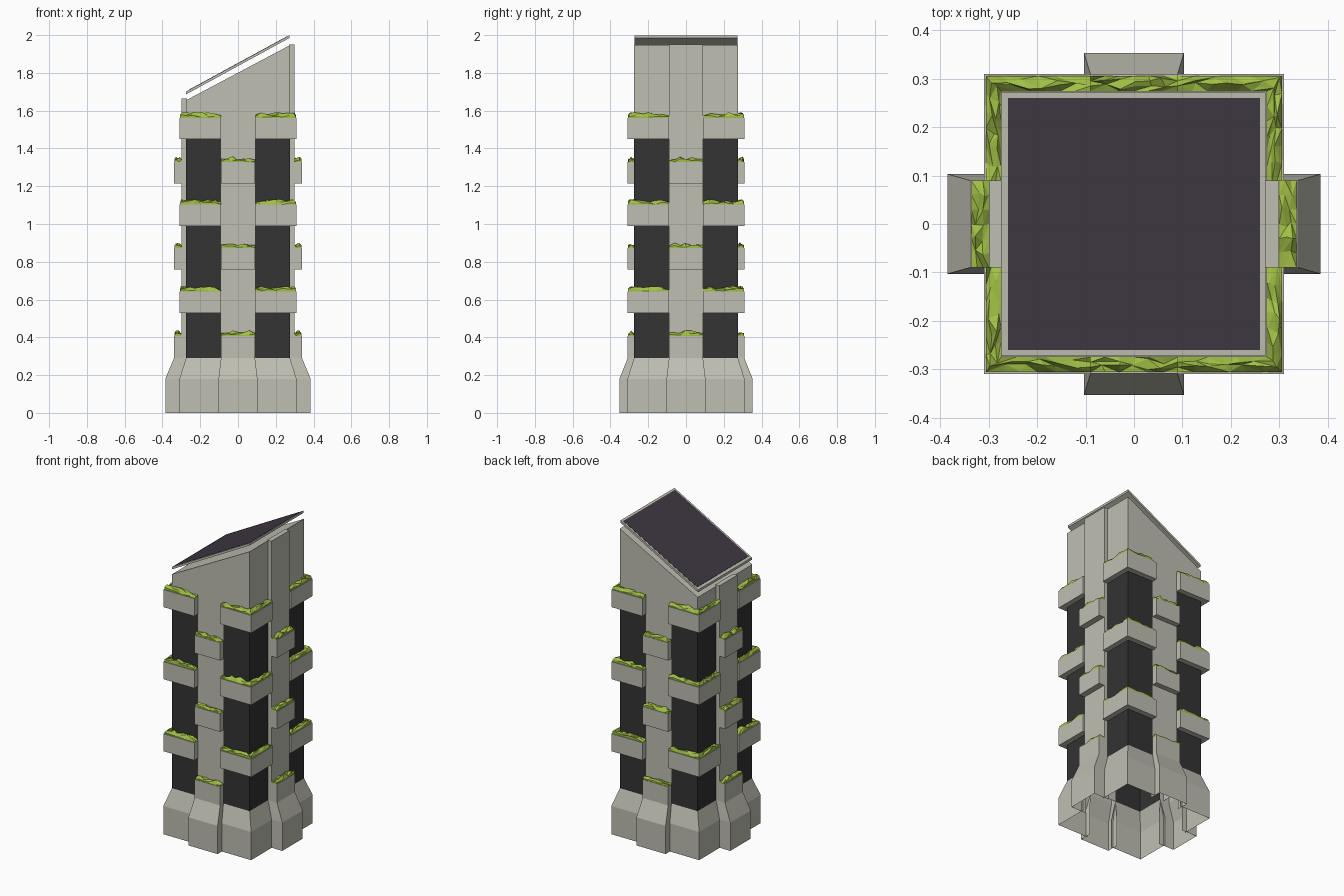
import bpy, bmesh, random
from mathutils import Vector

if "Cube" in bpy.data.objects:
    bpy.data.objects.remove(bpy.data.objects["Cube"])

random.seed(4)


def material(name, rgb):
    m = bpy.data.materials.new(name)
    m.diffuse_color = (*rgb, 1)
    m.use_nodes = True
    m.node_tree.nodes["Principled BSDF"].inputs["Base Color"].default_value = m.diffuse_color
    return m


CONCRETE = material("concrete", (0.52, 0.52, 0.45))
GLASS = material("dark_glass", (0.033, 0.033, 0.033))
LEAF = material("leaf", (0.36, 0.53, 0.06))
CELL = material("solar_cell", (0.05, 0.04, 0.056))


def finish(bm, name, mat, up=False):
    """Make normals point outward (or upward), then create the object."""
    bmesh.ops.recalc_face_normals(bm, faces=bm.faces)
    bm.normal_update()
    if up:
        flip = sum(f.normal.z * f.calc_area() for f in bm.faces) < 0
    else:
        mid = sum((v.co for v in bm.verts), Vector()) / len(bm.verts)
        closed = all(len(e.link_faces) == 2 for e in bm.edges)
        # open shells face away from the tower axis
        flip = not closed and sum(
            f.normal.xy.dot(f.calc_center_median().xy) * f.calc_area() for f in bm.faces) < 0
    if flip:
        bmesh.ops.reverse_faces(bm, faces=bm.faces)
    me = bpy.data.meshes.new(name)
    bm.to_mesh(me)
    bm.free()
    me.materials.append(mat)
    ob = bpy.data.objects.new(name, me)
    bpy.context.collection.objects.link(ob)
    return ob


def loft(name, rings, mat=CONCRETE, closed=False, bottom=False, top=False):
    """Skin a stack of 3D point rings, optionally capped."""
    bm = bmesh.new()
    vs = [[bm.verts.new(p) for p in r] for r in rings]
    n = len(rings[0])
    for a, b in zip(vs, vs[1:]):
        for i in range(n if closed else n - 1):
            j = (i + 1) % n
            bm.faces.new((a[i], a[j], b[j], b[i]))
    if bottom:
        bm.faces.new(vs[0][::-1])
    if top:
        bm.faces.new(vs[-1])
    return finish(bm, name, mat)


def foliage(name, inner, outer, z, steps, across=3):
    """Faceted, bumpy strip of leaves between two matching polylines."""
    bm = bmesh.new()
    pairs = []
    for k in range(len(inner) - 1):
        for i in range(steps + (k == len(inner) - 2)):
            t = i / steps
            pairs.append((Vector(inner[k]).lerp(Vector(inner[k + 1]), t),
                          Vector(outer[k]).lerp(Vector(outer[k + 1]), t)))
    rows = []
    for i, (a, b) in enumerate(pairs):
        row = []
        for j in range(across + 1):
            p = a.lerp(b, j / across)
            rim = j in (0, across) or i in (0, len(pairs) - 1)
            if not rim:
                p += Vector((random.uniform(-.007, .007), random.uniform(-.007, .007)))
            h = random.uniform(0, .018) if rim else random.uniform(.008, .03)
            row.append(bm.verts.new((p.x, p.y, z + h)))
        rows.append(row)
    for r, s in zip(rows, rows[1:]):
        for j in range(across):
            a, b, c, d = r[j], r[j + 1], s[j + 1], s[j]
            tris = ((a, b, c), (a, c, d)) if random.random() < .5 else ((a, b, d), (b, c, d))
            for t in tris:
                bm.faces.new(t)
    # short hanging edge so the leaves meet the planter
    rim = [e for e in bm.edges if e.is_boundary]
    new = bmesh.ops.extrude_edge_only(bm, edges=rim)["geom"]
    for v in new:
        if isinstance(v, bmesh.types.BMVert):
            v.co.z = z - .004
    finish(bm, name, LEAF, up=True)


def at(points, z):
    return [(x, y, z) for x, y in points]


W, S = 0.275, 0.09          # wall distance, pillar half width

# Corners: glass walls, flared skirts and L-shaped planters
for sx in (-1, 1):
    for sy in (-1, 1):
        def L(d, s=S):
            return [(sx * s, sy * d), (sx * d, sy * d), (sx * d, sy * s)]
        tag = ("left" if sx < 0 else "right") + ("_front" if sy < 0 else "_back")
        loft("glass_corner_" + tag, [at(L(W), .29), at(L(W), 1.5)], GLASS)
        loft("corner_skirt_" + tag, [at(L(.31), 0), at(L(.31), .18), at(L(W), .29)])
        for z in (.53, .99, 1.45):
            poly = L(.31) + L(W - .003)[::-1]
            loft("corner_planter_" + tag, [at(poly, z), at(poly, z + .112)],
                 closed=True, bottom=True, top=True)
            foliage("corner_plants_" + tag, L(W), L(.306), z + .112, 6)

# Four sides: pillar, flared pillar foot and small planters
SIDES = {"front": (0, -1), "back": (0, 1), "left": (-1, 0), "right": (1, 0)}
for tag, (nx, ny) in SIDES.items():
    wide = abs(nx) * .03     # left and right pillars stand proud of the wall

    def P(t, d):
        return (nx * d - ny * t, ny * d + nx * t)

    def U(w, d, back):
        return [P(-w, back), P(-w, d), P(w, d), P(w, back)]

    if wide:
        top = 1.95 if nx > 0 else 1.665
        ring = U(S, .30, W - .005)
        loft("pillar_" + tag, [at(ring, .29), at(ring, top)], top=True)
    else:
        ring = [P(-S, W), P(S, W)]
        loft("pillar_" + tag, [at(ring, .29), at(ring, 1.5)])

    face = W + abs(nx) * .025
    foot, rim = .353 + abs(nx) * .032, .309 + wide
    loft("pillar_foot_" + tag,
         [at(U(.103, foot, W), 0), at(U(.103, foot, W), .18),
          at(U(S, rim, W), .29), at(U(S, rim, W), .408)], top=True)
    for z in (.408, .873, 1.328):
        if z > .5:
            box = U(S, rim, face - .003)
            loft("pillar_planter_" + tag, [at(box, z - .113), at(box, z)],
                 closed=True, bottom=True, top=True)
        foliage("pillar_plants_" + tag, [P(-S, face), P(S, face)],
                [P(-S, rim - .003), P(S, rim - .003)], z, 6)

# Upper block with a slanted roof
square = [(-W, -W), (W, -W), (W, W), (-W, W)]
loft("upper_block", [at(square, 1.5), [(x, y, 1.655 + (x + W) * .53) for x, y in square]],
     closed=True, top=True)


# Tilted solar panel: frame and dark cell
def tilt(x0, x1, h, lift):
    return [(x, y, 1.85 + x * .545 + lift) for x, y in ((x0, -h), (x1, -h), (x1, h), (x0, h))]


loft("panel_frame", [tilt(-.275, .272, .272, -.014), tilt(-.275, .272, .272, .001)],
     closed=True, bottom=True, top=True)
loft("panel_cell", [tilt(-.26, .26, .26, -.002), tilt(-.26, .26, .26, .0025)], CELL,
     closed=True, bottom=True, top=True)
